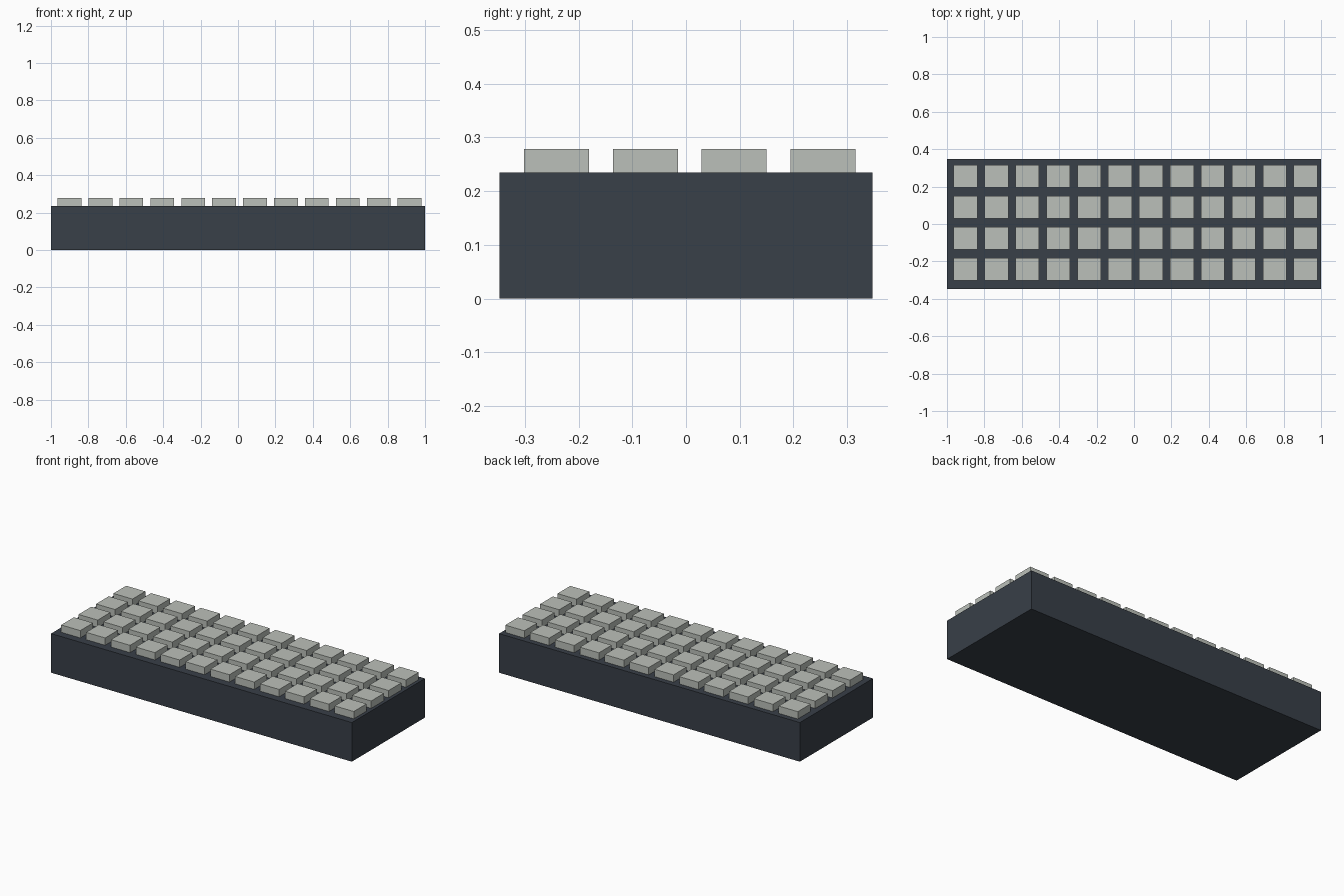
import bpy
import bmesh
from mathutils import Matrix, Vector

if "Cube" in bpy.data.objects:
    bpy.data.objects.remove(bpy.data.objects["Cube"])


def material(name, color):
    m = bpy.data.materials.new(name)
    m.diffuse_color = (*color, 1.0)
    m.use_nodes = True
    m.node_tree.nodes["Principled BSDF"].inputs["Base Color"].default_value = m.diffuse_color
    return m


def box(name, lo, hi, mat):
    lo, hi = Vector(lo), Vector(hi)
    bm = bmesh.new()
    size = Matrix.Diagonal((*(hi - lo), 1.0))
    bmesh.ops.create_cube(bm, size=1.0, matrix=size)
    mesh = bpy.data.meshes.new(name)
    bm.to_mesh(mesh)
    bm.free()
    mesh.materials.append(mat)
    ob = bpy.data.objects.new(name, mesh)
    ob.location = (lo + hi) / 2
    bpy.context.collection.objects.link(ob)
    return ob


dark = material("dark_slate", (0.04, 0.05, 0.065))
pale = material("pale_grey", (0.50, 0.53, 0.49))

TOP, KEY_TOP = 0.235, 0.279
PITCH = 0.1653
KEY_X, KEY_Y = 0.127, 0.121

# Case
box("case", (-1, -0.347, 0), (1, 0.347, TOP), dark)

# Grid of keys, four rows of twelve
for row in range(4):
    for col in range(12):
        x = -0.901 + col * PITCH
        y = -0.241 + row * PITCH
        box(f"key_row{row + 1}_col{col + 1}",
            (x - KEY_X / 2, y - KEY_Y / 2, TOP),
            (x + KEY_X / 2, y + KEY_Y / 2, KEY_TOP), pale)
